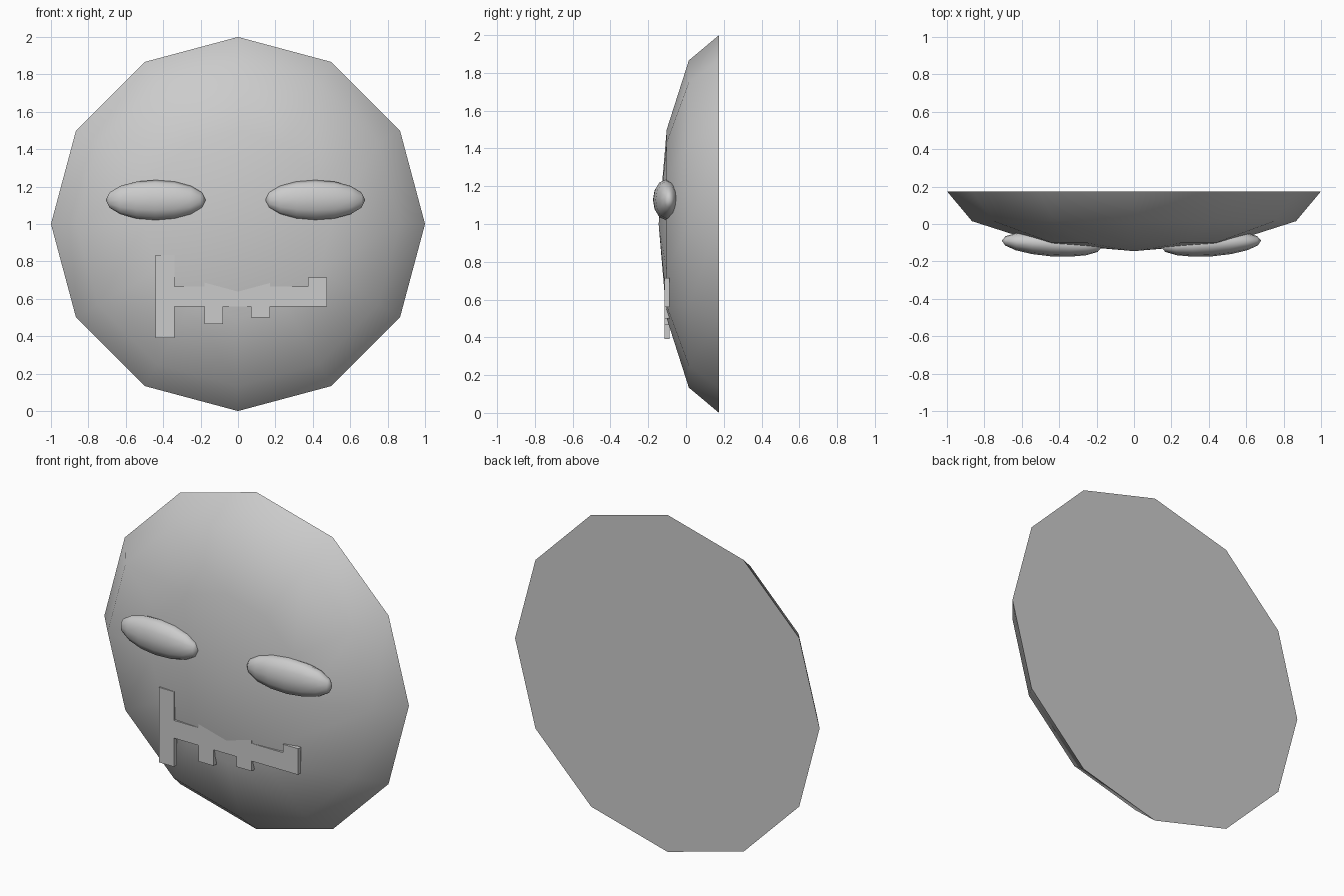
import bpy, bmesh, math
from mathutils import Matrix, Vector

cube = bpy.data.objects.get("Cube")
if cube:
    bpy.data.objects.remove(cube, do_unlink=True)

grey = bpy.data.materials.new("plain grey")
grey.use_nodes = True
grey.diffuse_color = (0.6, 0.6, 0.6, 1)
grey.node_tree.nodes["Principled BSDF"].inputs["Base Color"].default_value = (0.6, 0.6, 0.6, 1)


def add_object(name, bm, smooth=True):
    bmesh.ops.recalc_face_normals(bm, faces=bm.faces)
    mesh = bpy.data.meshes.new(name)
    bm.to_mesh(mesh)
    bm.free()
    mesh.materials.append(grey)
    obj = bpy.data.objects.new(name, mesh)
    bpy.context.collection.objects.link(obj)
    if smooth:
        bpy.ops.object.select_all(action='DESELECT')
        obj.select_set(True)
        bpy.context.view_layer.objects.active = obj
        bpy.ops.object.shade_smooth_by_angle(angle=math.radians(60))
    return obj


# Head: flattened half sphere with its pole facing forward and a flat back
RIM_Y, DEPTH, SIDES = 0.175, 0.32, 12
bm = bmesh.new()
bmesh.ops.create_uvsphere(bm, u_segments=SIDES, v_segments=6, radius=1)
bmesh.ops.delete(bm, geom=[v for v in bm.verts if v.co.z < -0.01], context='VERTS')
bmesh.ops.holes_fill(bm, edges=[e for e in bm.edges if e.is_boundary], sides=SIDES)
bm.transform(Matrix.Translation((0, RIM_Y, 1))
             @ Matrix.Diagonal((1, DEPTH, 1, 1))
             @ Matrix.Rotation(math.radians(90), 4, 'X'))
add_object("head", bm)

# Eyes: long low-poly ellipsoids turned slightly around the face
for name, x, side in (("right_eye", -0.44, -1), ("left_eye", 0.413, 1)):
    bm = bmesh.new()
    bmesh.ops.create_uvsphere(bm, u_segments=12, v_segments=8, radius=1)
    bm.transform(Matrix.Translation((x, -0.107, 1.128))
                 @ Matrix.Rotation(math.radians(4 * side), 4, 'Z')
                 @ Matrix.Diagonal((0.268, 0.066, 0.107, 1))
                 @ Matrix.Rotation(math.radians(90), 4, 'Y'))
    add_object(name, bm)

# Mouth: one flat plate with a tall end bar, two teeth and a short end prong
outline = [(-0.44, 0.39), (-0.34, 0.39), (-0.34, 0.56), (-0.18, 0.56),
           (-0.18, 0.465), (-0.08, 0.465), (-0.08, 0.56), (0.07, 0.56),
           (0.07, 0.50), (0.17, 0.50), (0.17, 0.56), (0.475, 0.56),
           (0.475, 0.715), (0.375, 0.715), (0.375, 0.665), (0.17, 0.665),
           (0.17, 0.70), (-0.18, 0.70), (-0.18, 0.665), (-0.34, 0.665),
           (-0.34, 0.835), (-0.44, 0.835)]
bm = bmesh.new()
front = bm.faces.new([bm.verts.new((x, -0.114, z)) for x, z in outline])
side = bmesh.ops.extrude_face_region(bm, geom=[front])
bmesh.ops.translate(bm, vec=Vector((0, 0.027, 0)),
                    verts=[g for g in side["geom"] if isinstance(g, bmesh.types.BMVert)])
add_object("mouth", bm, smooth=False)
